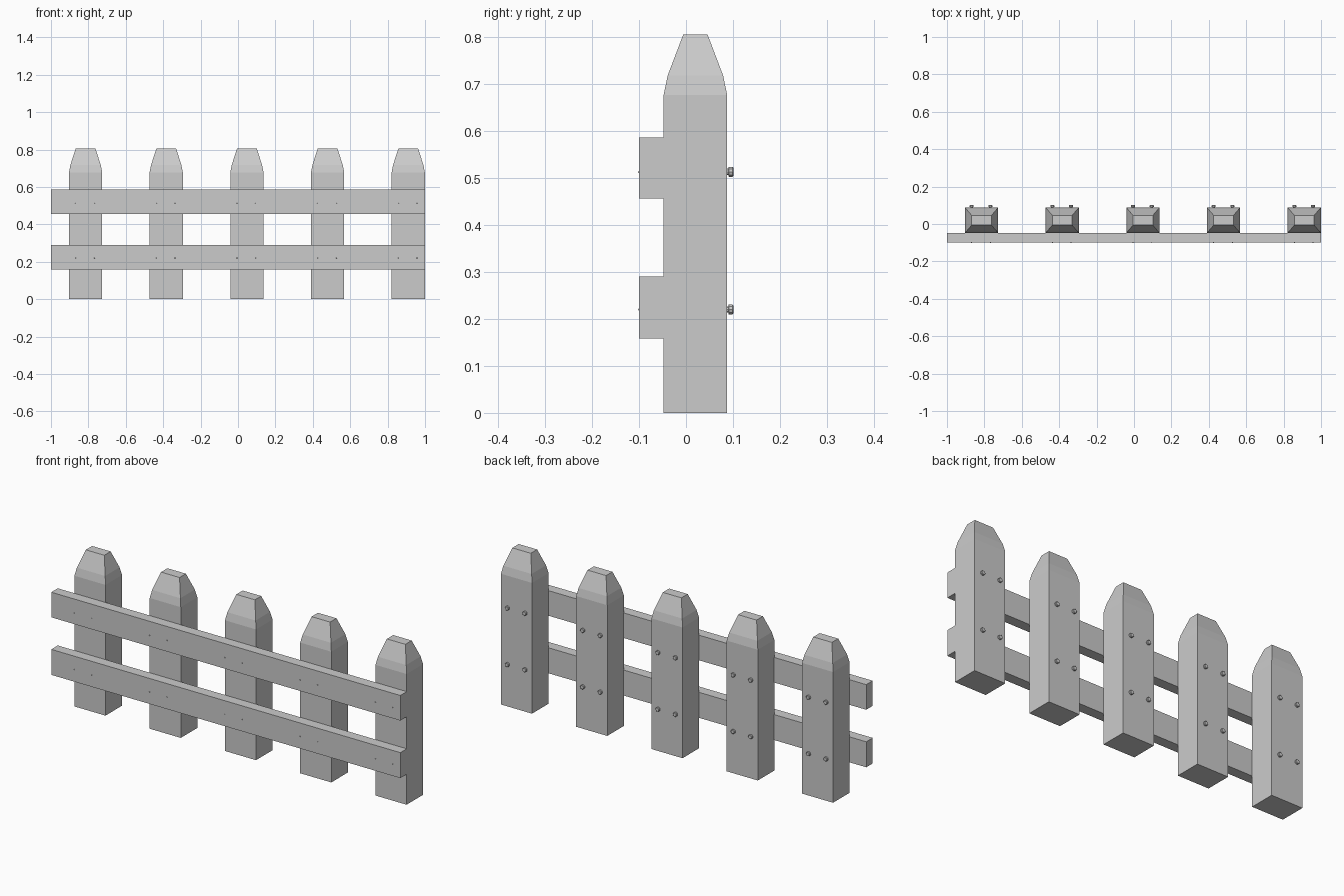
import bpy, bmesh, math

if "Cube" in bpy.data.objects:
    bpy.data.objects.remove(bpy.data.objects["Cube"])

POST_X = [-0.815 + 0.4313 * i for i in range(5)]
RAIL_Z = [(0.158, 0.29), (0.456, 0.586)]


def make_object(name, bm):
    bmesh.ops.recalc_face_normals(bm, faces=bm.faces)
    mesh = bpy.data.meshes.new(name)
    bm.to_mesh(mesh)
    bm.free()
    obj = bpy.data.objects.new(name, mesh)
    bpy.context.collection.objects.link(obj)
    return obj


def loft(name, rings):
    """Skin a stack of equal-length rings and cap both ends."""
    bm = bmesh.new()
    loops = [[bm.verts.new(p) for p in ring] for ring in rings]
    n = len(loops[0])
    for a, b in zip(loops, loops[1:]):
        for i in range(n):
            j = (i + 1) % n
            bm.faces.new((a[i], a[j], b[j], b[i]))
    bm.faces.new(loops[0])
    bm.faces.new(loops[-1])
    return make_object(name, bm)


def rect(cx, cy, hx, hy, z):
    return [(cx + sx * hx, cy + sy * hy, z)
            for sx, sy in ((-1, -1), (1, -1), (1, 1), (-1, 1))]


def circle(cx, cz, r, y, sides=10):
    return [(cx + r * math.cos(math.tau * i / sides), y,
             cz + r * math.sin(math.tau * i / sides)) for i in range(sides)]


# Posts with two-step tapered tops: half width, half depth, height
POST = [(0.089, 0.0675, 0), (0.089, 0.0675, 0.677),
        (0.081, 0.059, 0.718), (0.053, 0.026, 0.805)]
for k, x in enumerate(POST_X):
    loft(f"post_{k + 1}", [rect(x, 0.02, hx, hy, z) for hx, hy, z in POST])

# Horizontal rails across the front
for name, (z0, z1) in zip(("lower_rail", "upper_rail"), RAIL_Z):
    loft(name, [rect(0, -0.0735, 1.0, 0.0265, z) for z in (z0, z1)])

# Nails: heads on the back of the posts, tips just showing through the rails
NAIL = [(0.001, -0.102), (0.004, -0.098), (0.004, 0.084), (0.007, 0.086),
        (0.007, 0.09), (0.011, 0.091), (0.011, 0.099), (0.009, 0.101)]
for k, x in enumerate(POST_X):
    for row, z in (("lower", 0.22), ("upper", 0.513)):
        for side, dx in (("left", -0.053), ("right", 0.047)):
            loft(f"nail_{row}_{side}_{k + 1}",
                 [circle(x + dx, z, r, y) for r, y in NAIL])
